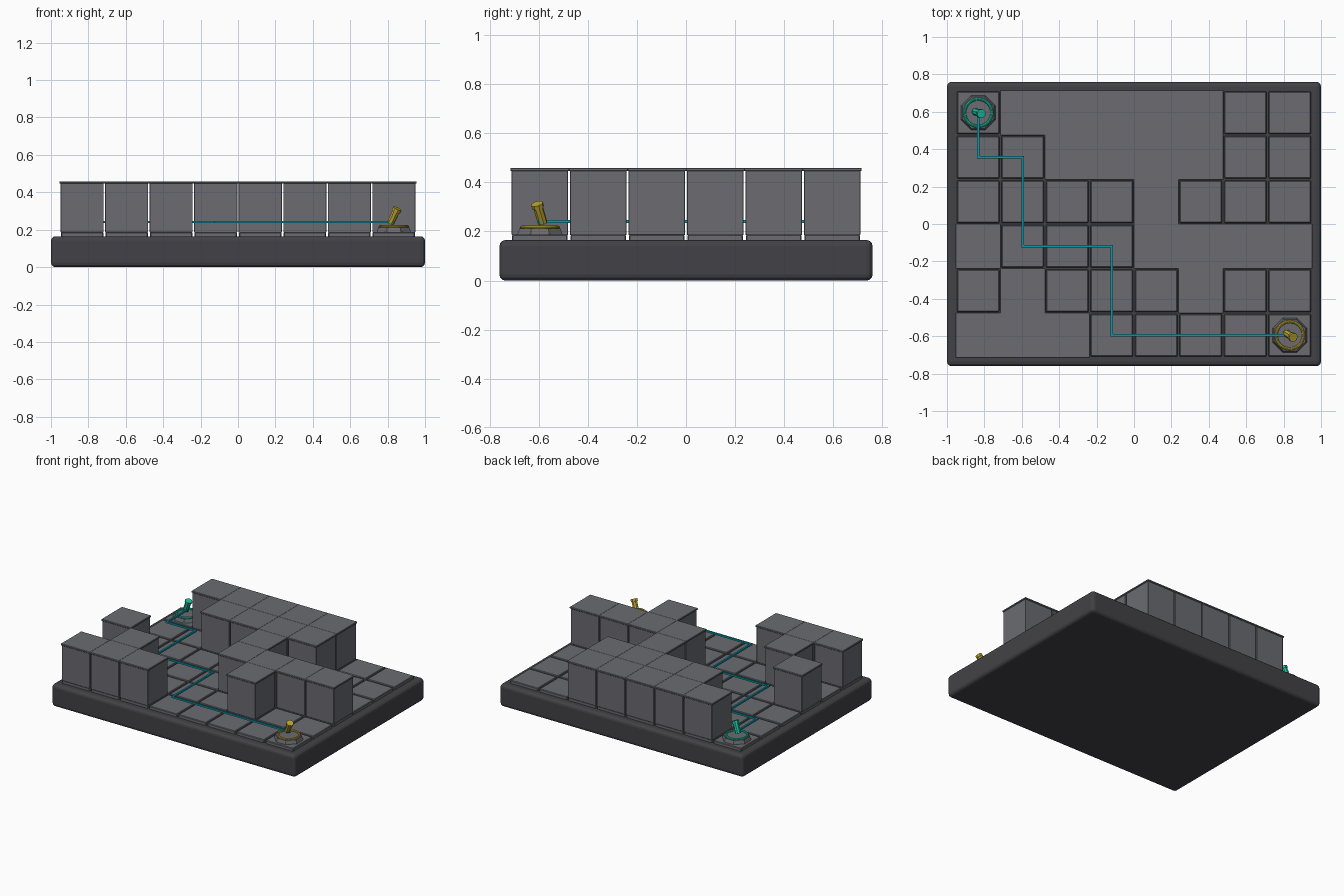
import bpy, math
from mathutils import Vector

if "Cube" in bpy.data.objects:
    bpy.data.objects.remove(bpy.data.objects["Cube"])

CELL = 0.238
# maze plan, back row first: # = wall, . = open floor
PLAN = [".#####..",
        "..####..",
        "....#...",
        "#...####",
        ".#...#..",
        "###....."]


def material(name, rgb):
    m = bpy.data.materials.new(name)
    m.diffuse_color = (*rgb, 1)
    m.use_nodes = True
    m.node_tree.nodes["Principled BSDF"].inputs["Base Color"].default_value = m.diffuse_color
    return m


BASE = material("charcoal", (0.055, 0.055, 0.063))
STONE = material("stone grey", (0.145, 0.148, 0.165))
TEAL = material("teal path", (0.005, 0.30, 0.38))
GREEN = material("start green", (0.01, 0.56, 0.37))
GOLD = material("goal gold", (0.50, 0.38, 0.03))


def finish(name, mat, bevel=0.0, segments=1):
    ob = bpy.context.object
    ob.name = name
    ob.data.materials.append(mat)
    if bevel:
        mod = ob.modifiers.new("bevel", 'BEVEL')
        mod.width, mod.segments = bevel, segments
    return ob


def box(name, mat, x, y, z0, z1, sx, sy, bevel=0.0, segments=1):
    bpy.ops.mesh.primitive_cube_add(size=1, location=(x, y, (z0 + z1) / 2))
    bpy.context.object.scale = (sx, sy, z1 - z0)
    bpy.ops.object.transform_apply(location=False, rotation=False, scale=True)
    return finish(name, mat, bevel, segments)


def cell(col, row):
    return (col - 3.5) * CELL, (2.5 - row) * CELL


# base slab
box("base_slab", BASE, 0, 0, 0, 0.165, 2, 1.52, 0.024, 3)

# floor tiles, wall blocks and their caps
for r, line in enumerate(PLAN):
    for c, kind in enumerate(line):
        x, y = cell(c, r)
        box("floor_tile", STONE, x, y, 0.16, 0.187, 0.226, 0.226, 0.004)
        if kind == "#":
            box("wall_block", STONE, x, y, 0.185, 0.448, 0.23, 0.23, 0.002)
            box("wall_cap", STONE, x, y, 0.446, 0.459, 0.242, 0.242, 0.003)

# route strip running through the open cells
route = [cell(*p) for p in [(0, 0), (0, 1), (1, 1), (1, 3), (3, 3), (3, 5), (7, 5)]]
W = 0.012
for (x0, y0), (x1, y1) in zip(route, route[1:]):
    box("route_strip", TEAL, (x0 + x1) / 2, (y0 + y1) / 2, 0.235, 0.247,
        abs(x1 - x0) + W, abs(y1 - y0) + W)


# start and goal markers: octagonal pedestal, ring and leaning peg
def marker(name, mat, pos, lean):
    x, y = pos
    bpy.ops.mesh.primitive_cone_add(vertices=8, radius1=0.1, radius2=0.09, depth=0.028,
                                    location=(x, y, 0.199),
                                    rotation=(0, 0, math.pi / 8))
    finish(name + "_pedestal", STONE)
    bpy.ops.mesh.primitive_torus_add(major_radius=0.073, minor_radius=0.008,
                                     major_segments=32, minor_segments=8,
                                     location=(x, y, 0.216))
    finish(name + "_ring", mat)
    bpy.ops.object.shade_smooth_by_angle()
    axis = Vector(lean).normalized()
    turn = axis.to_track_quat('Z', 'Y').to_euler()
    centre = Vector((x, y, 0.272))
    for part, rad, depth, off in [("peg", 0.02, 0.085, 0), ("peg_head", 0.025, 0.018, 0.038)]:
        bpy.ops.mesh.primitive_cylinder_add(vertices=8, radius=rad, depth=depth,
                                            location=centre + axis * off, rotation=turn)
        finish(name + "_" + part, mat)


marker("start", GREEN, route[0], (0.03, -0.01, 0.075))
marker("goal", GOLD, route[-1], (0.035, -0.022, 0.075))
